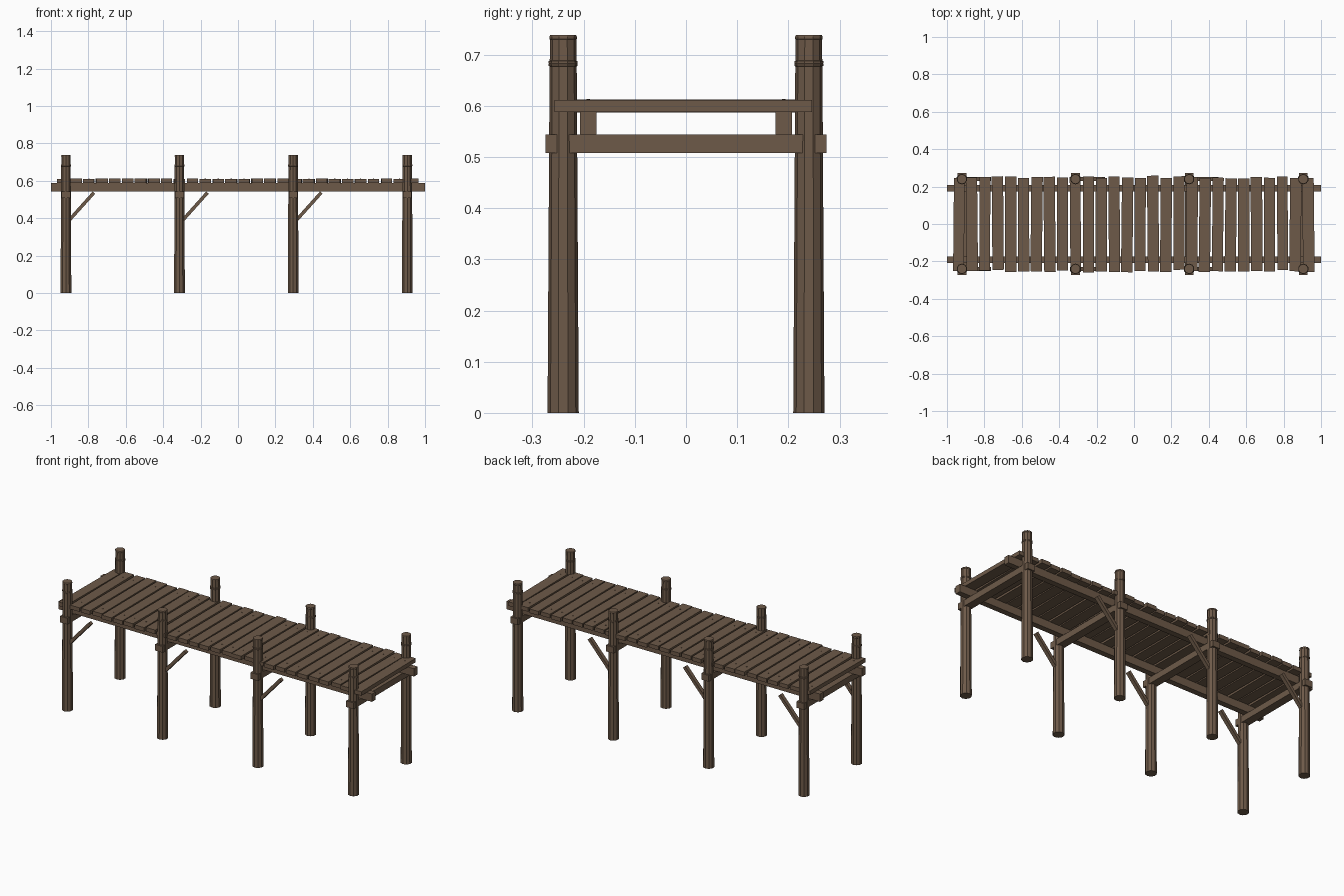
import bpy, bmesh, math, random
from mathutils import Matrix, Vector

if "Cube" in bpy.data.objects:
    bpy.data.objects.remove(bpy.data.objects["Cube"])

random.seed(4)


def material(name, rgb):
    m = bpy.data.materials.new(name)
    m.diffuse_color = (*rgb, 1)
    m.use_nodes = True
    m.node_tree.nodes["Principled BSDF"].inputs["Base Color"].default_value = m.diffuse_color
    return m


WOOD = material("weathered_brown_wood", (0.155, 0.102, 0.066))


def finish(name, bm, mat):
    bmesh.ops.recalc_face_normals(bm, faces=bm.faces)
    me = bpy.data.meshes.new(name)
    bm.to_mesh(me)
    bm.free()
    me.materials.append(mat)
    ob = bpy.data.objects.new(name, me)
    bpy.context.collection.objects.link(ob)
    return ob


def box(name, loc, size, rot=Matrix.Identity(4)):
    bm = bmesh.new()
    mat = Matrix.Translation(loc) @ rot @ Matrix.Diagonal((*size, 1))
    bmesh.ops.create_cube(bm, size=1, matrix=mat)
    return finish(name, bm, WOOD)


def lathe(name, loc, profile, sides=10):
    """Closed faceted column from (radius, height) pairs."""
    bm = bmesh.new()
    rings = []
    for r, z in profile:
        rings.append([bm.verts.new((loc[0] + r * math.sin(math.tau * i / sides),
                                    loc[1] + r * math.cos(math.tau * i / sides),
                                    loc[2] + z)) for i in range(sides)])
    for a, b in zip(rings, rings[1:]):
        for i in range(sides):
            j = (i + 1) % sides
            bm.faces.new((a[i], a[j], b[j], b[i]))
    bm.faces.new(rings[0])
    bm.faces.new(rings[-1])
    return finish(name, bm, WOOD)


POST_X = (-0.92, -0.313, 0.295, 0.905)
POST_Y = 0.24

# Tapered piles with a double band below the top and a thin cap
POST = [(0.0305, 0), (0.0265, 0.677), (0.0282, 0.678), (0.0282, 0.682),
        (0.0267, 0.6825), (0.0282, 0.683), (0.0282, 0.687), (0.0262, 0.688),
        (0.0258, 0.729), (0.0266, 0.730), (0.0266, 0.735), (0.0255, 0.738)]

for i, x in enumerate(POST_X):
    for side in (-1, 1):
        lathe(f"post_{i}_{side}", (x, side * POST_Y, 0), POST)
        # Diagonal braces rise from every post but the last
        if i < 3:
            a = Vector((x + 0.018, side * POST_Y, 0.39))
            b = Vector((x + 0.15, side * POST_Y, 0.537))
            d = b - a
            rot = Matrix.Rotation(-math.atan2(d.z, d.x), 4, 'Y')
            box(f"brace_{i}_{side}", (a + b) / 2, (d.length, 0.022, 0.018), rot)
    # Cross beams run through each pair of posts
    box(f"cross_beam_{i}", (x, 0, 0.5255), (0.047, 0.548, 0.036))

# Long stringers under the deck
for side in (-1, 1):
    box(f"stringer_{side}", (0, side * 0.191, 0.566), (2.0, 0.033, 0.045))

# Deck planks, slightly uneven, with nail heads over the stringers
COUNT, PITCH = 28, 0.0692
for i in range(COUNT):
    x = -0.936 + i * PITCH
    y = random.uniform(-0.006, 0.006)
    turn = Matrix.Rotation(math.radians(random.uniform(-0.7, 0.7)), 4, 'Z')
    z = 0.5995 + random.uniform(-0.001, 0.001)
    box(f"plank_{i}", (x, y, z),
        (random.uniform(0.057, 0.062), random.uniform(0.497, 0.512), 0.023), turn)
    for side in (-1, 1):
        lathe(f"nail_{i}_{side}", (x, side * 0.191, z + 0.010),
              [(0.0035, 0), (0.0035, 0.003)], 6)
